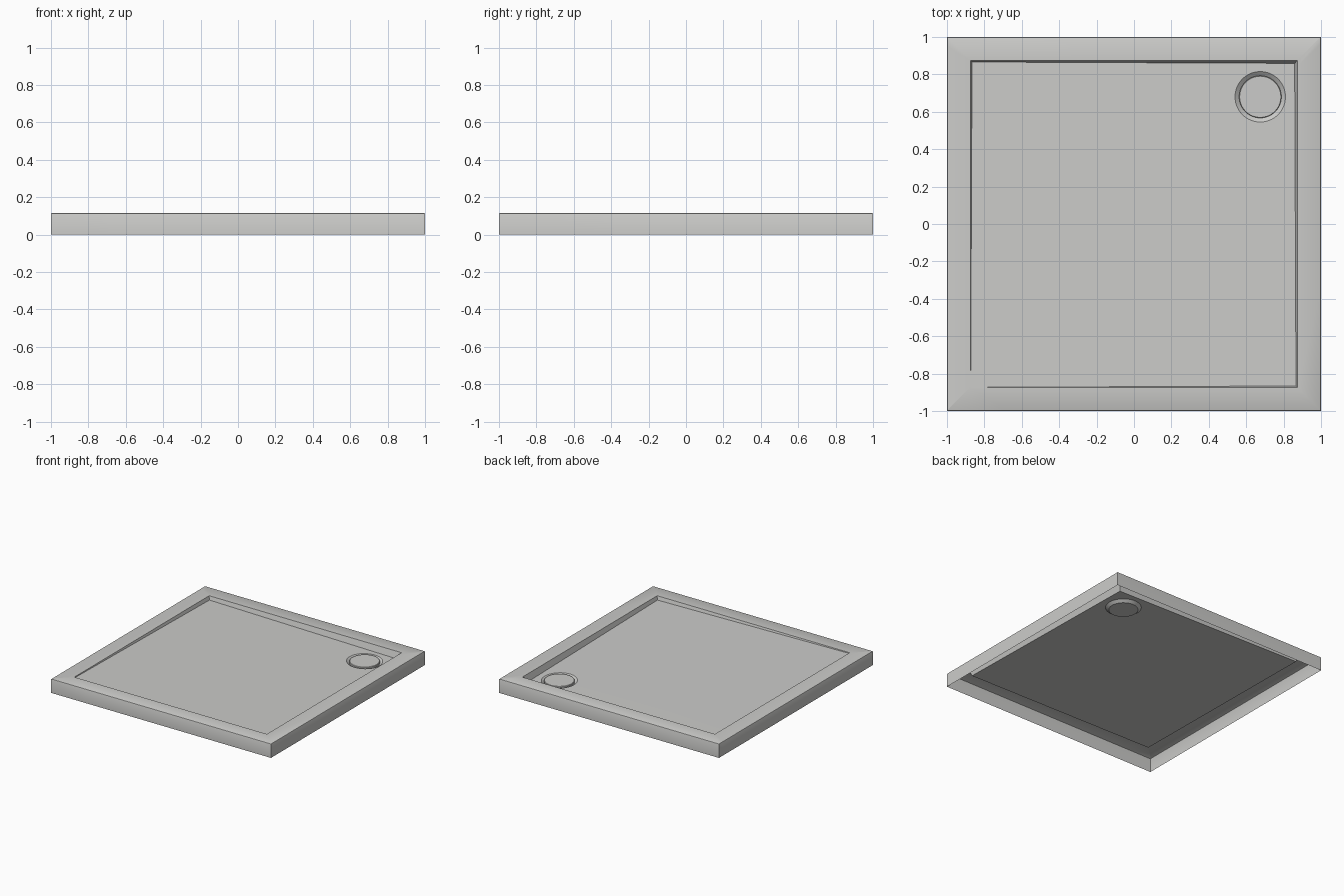
import bpy, bmesh
from math import atan2, cos, sin, tau, radians
from mathutils import Vector

old = bpy.data.objects.get("Cube")
if old:
    bpy.data.objects.remove(old)

H = 0.115                       # tray height
INNER = 0.875                   # half width of the basin opening
DRAIN = Vector((0.675, 0.68))   # drain centre

mat = bpy.data.materials.new("light_grey")
mat.use_nodes = True
GREY = (0.6, 0.6, 0.585, 1)
mat.diffuse_color = GREY
mat.node_tree.nodes["Principled BSDF"].inputs["Base Color"].default_value = GREY


def drop(p):
    """Depth of the floor below the rim, sloping towards the drain."""
    return 0.03 + 0.0145 * (p.x + p.y) / INNER * 0.87 * 0.95


def finish(name, bm):
    mesh = bpy.data.meshes.new(name)
    bm.to_mesh(mesh)
    bm.free()
    mesh.materials.append(mat)
    ob = bpy.data.objects.new(name, mesh)
    bpy.context.collection.objects.link(ob)
    bpy.ops.object.select_all(action='DESELECT')
    ob.select_set(True)
    bpy.context.view_layer.objects.active = ob
    bpy.ops.object.shade_smooth_by_angle(angle=radians(30))
    return ob


def loft(bm, loops):
    """Bridge closed loops of points in order and return their vertices."""
    rings = [[bm.verts.new(p) for p in loop] for loop in loops]
    for a, b in zip(rings, rings[1:]):
        n = len(a)
        for i in range(n):
            j = (i + 1) % n
            bm.faces.new((a[i], b[i], b[j], a[j]))
    return rings


# Directions around the drain, with one exactly through each basin corner
angles = [tau * i / 64 for i in range(64)]
for sx in (-1, 1):
    for sy in (-1, 1):
        c = Vector((sx, sy)) * INNER - DRAIN
        angles.append(atan2(c.y, c.x) % tau)
angles.sort()
dirs = [Vector((cos(a), sin(a))) for a in angles]


def to_edge(d):
    """Point where a ray from the drain meets the basin opening."""
    tx = ((INNER if d.x > 0 else -INNER) - DRAIN.x) / d.x if abs(d.x) > 1e-6 else 9
    ty = ((INNER if d.y > 0 else -INNER) - DRAIN.y) / d.y if abs(d.y) > 1e-6 else 9
    return DRAIN + d * min(tx, ty)


edge = [to_edge(d) for d in dirs]


def square(half, z):
    return [(*(p * half / INNER), z) for p in edge]


def circle(r, depth):
    pts = [DRAIN + d * r for d in dirs]
    return [(p.x, p.y, H - drop(p) - depth) for p in pts]


# Tray shell: dish, sloping floor, basin walls, rim and open skirt
floor_edge = []
for p in edge:
    q = p * (1 - 0.3 * drop(p) / INNER)
    floor_edge.append((q.x, q.y, H - drop(p)))
bm = bmesh.new()
rings = loft(bm, [circle(0.11, 0.02), circle(0.135, 0), floor_edge,
                  square(INNER, H), square(0.994, H),
                  square(0.998, H - 0.002), square(1, H - 0.006), square(1, 0)])
bm.faces.new(rings[0])
finish("shower_tray", bm)

# Drain cover: flat disc with a softened edge
bm = bmesh.new()
top = H - drop(DRAIN) + 0.003
profile = [(0.113, top - 0.017), (0.113, top - 0.003), (0.11, top)]
rings = loft(bm, [[(*(DRAIN + d * r), z) for d in dirs] for r, z in profile])
bm.faces.new(rings[0])
bm.faces.new(rings[-1])
bmesh.ops.recalc_face_normals(bm, faces=bm.faces)
finish("drain_cover", bm)
